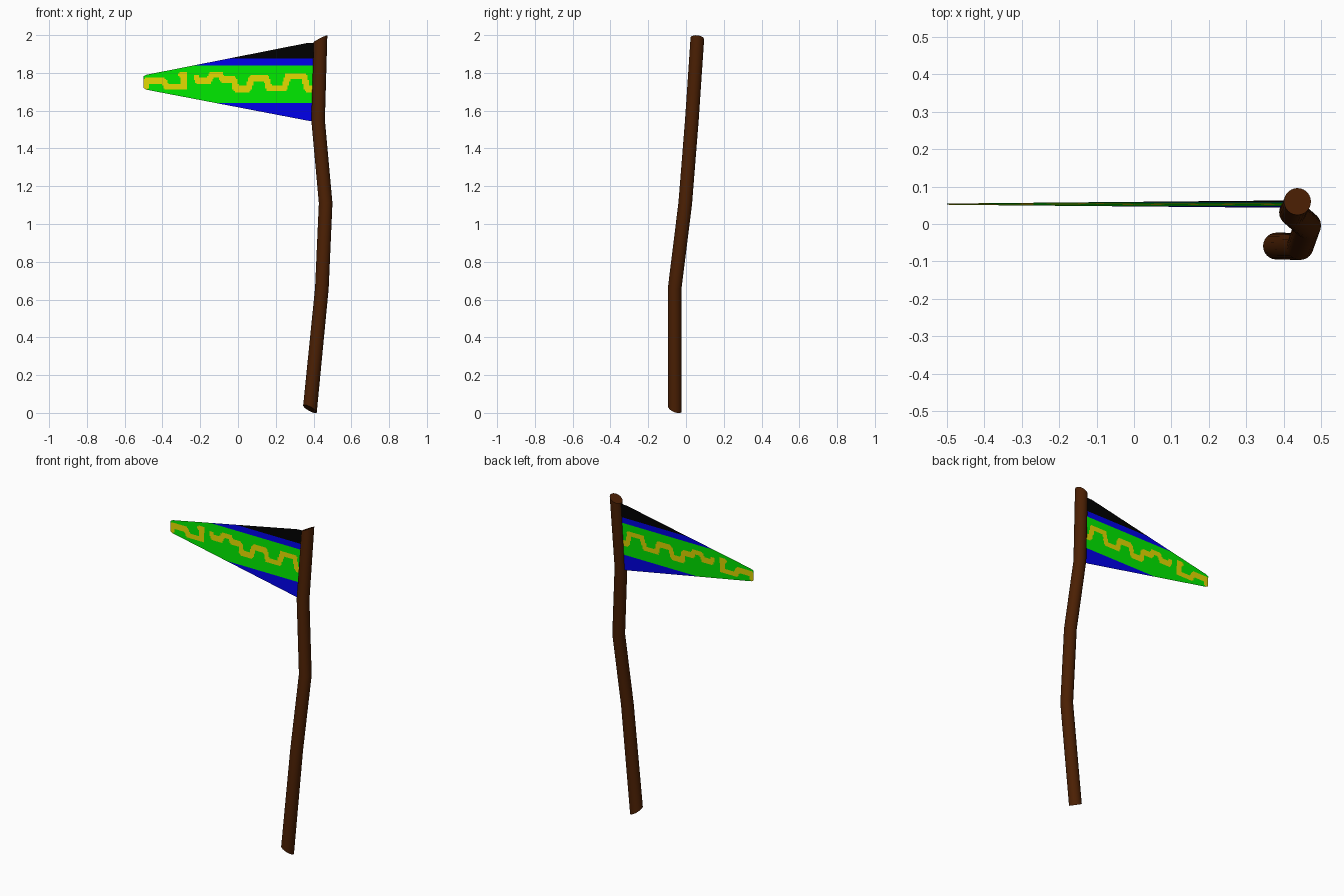
import bpy, bmesh, math
from mathutils import Vector

if "Cube" in bpy.data.objects:
    bpy.data.objects.remove(bpy.data.objects["Cube"])


def material(name, rgb):
    m = bpy.data.materials.new(name)
    m.diffuse_color = (*rgb, 1)
    m.use_nodes = True
    m.node_tree.nodes["Principled BSDF"].inputs["Base Color"].default_value = m.diffuse_color
    return m


brown = material("brown wood", (0.07, 0.014, 0.001))
green = material("green", (0.0, 0.8, 0.0))
blue = material("blue", (0.0, 0.0, 0.8))
black = material("black", (0.0, 0.0, 0.0))
yellow = material("yellow", (0.75, 0.68, 0.0))


def make_object(name, bm, mats):
    mesh = bpy.data.meshes.new(name)
    bm.to_mesh(mesh)
    bm.free()
    ob = bpy.data.objects.new(name, mesh)
    bpy.context.collection.objects.link(ob)
    for m in mats:
        mesh.materials.append(m)
    return ob


# Crooked pole: rings (centre x, y, z, slope of the ring along x and y)
rings = [(0.381, -0.059, 0.021, -0.5, -0.35),
         (0.444, -0.060, 0.66, -0.05, -0.05),
         (0.464, -0.004, 1.11, 0.0, -0.1),
         (0.424, 0.031, 1.55, 0.0, -0.08),
         (0.437, 0.060, 1.981, 0.5, -0.1)]
SIDES, R = 24, 0.036
bm = bmesh.new()
loops = []
for x, y, z, sx, sy in rings:
    loop = []
    for i in range(SIDES):
        t = 2 * math.pi * i / SIDES
        dx, dy = R * math.cos(t), R * math.sin(t)
        loop.append(bm.verts.new((x + dx, y + dy, z + sx * dx + sy * dy)))
    loops.append(loop)
for a, b in zip(loops, loops[1:]):
    for i in range(SIDES):
        j = (i + 1) % SIDES
        bm.faces.new((a[i], a[j], b[j], b[i]))
bm.faces.new(loops[0][::-1])
bm.faces.new(loops[-1])
pole = make_object("pole", bm, [brown])
bpy.context.view_layer.objects.active = pole
pole.select_set(True)
bpy.ops.object.shade_smooth_by_angle(angle=math.radians(30))

# Pennant outline (x, z), leaning slightly back like the pole
outline = [(-0.5, 1.72), (-0.485, 1.711), (0.37, 1.547), (0.41, 1.543),
           (0.41, 1.96), (0.36, 1.957), (-0.485, 1.79), (-0.5, 1.782)]
bm = bmesh.new()
bm.faces.new([bm.verts.new((x, 0.053 + 0.046 * (z - 1.75), z)) for x, z in outline])


def cut(co, no):
    bmesh.ops.bisect_plane(bm, geom=bm.verts[:] + bm.edges[:] + bm.faces[:],
                           plane_co=co, plane_no=no)


# Cut the stripes and a fine grid for the stepped pattern
for z in [1.875] + [1.64 + 0.2 * i / 28 for i in range(29)]:
    cut((0, 0, z), (0, 0, 1))
for i in range(1, 130):
    cut((-0.5 + 0.007 * i, 0, 0), (1, 0, 0))

# Stepped yellow line: two runs of (x, z) corners
runs = [[(-0.49, 1.725), (-0.485, 1.757), (-0.395, 1.757), (-0.375, 1.725),
         (-0.285, 1.725), (-0.285, 1.79), (-0.3, 1.79)],
        [(-0.22, 1.775), (-0.21, 1.757), (-0.155, 1.757), (-0.14, 1.79),
         (-0.095, 1.79), (-0.08, 1.765), (-0.022, 1.765), (-0.012, 1.716),
         (0.055, 1.716), (0.072, 1.772), (0.15, 1.772), (0.165, 1.718),
         (0.245, 1.718), (0.265, 1.783), (0.35, 1.783), (0.365, 1.716),
         (0.41, 1.716)]]


def on_line(x, z):
    for run in runs:
        for (x0, z0), (x1, z1) in zip(run, run[1:]):
            d = Vector((x1 - x0, z1 - z0))
            p = Vector((x - x0, z - z0))
            t = max(0, min(1, p.dot(d) / d.length_squared))
            q = p - d * t
            if q.length < 0.0165:
                return True
    return False


for f in bm.faces:
    c = f.calc_center_median()
    if c.z > 1.875:
        f.material_index = 2
    elif c.z > 1.84 or c.z < 1.64:
        f.material_index = 1
    else:
        f.material_index = 3 if on_line(c.x, c.z) else 0
bm.normal_update()
make_object("pennant", bm, [green, blue, black, yellow])
